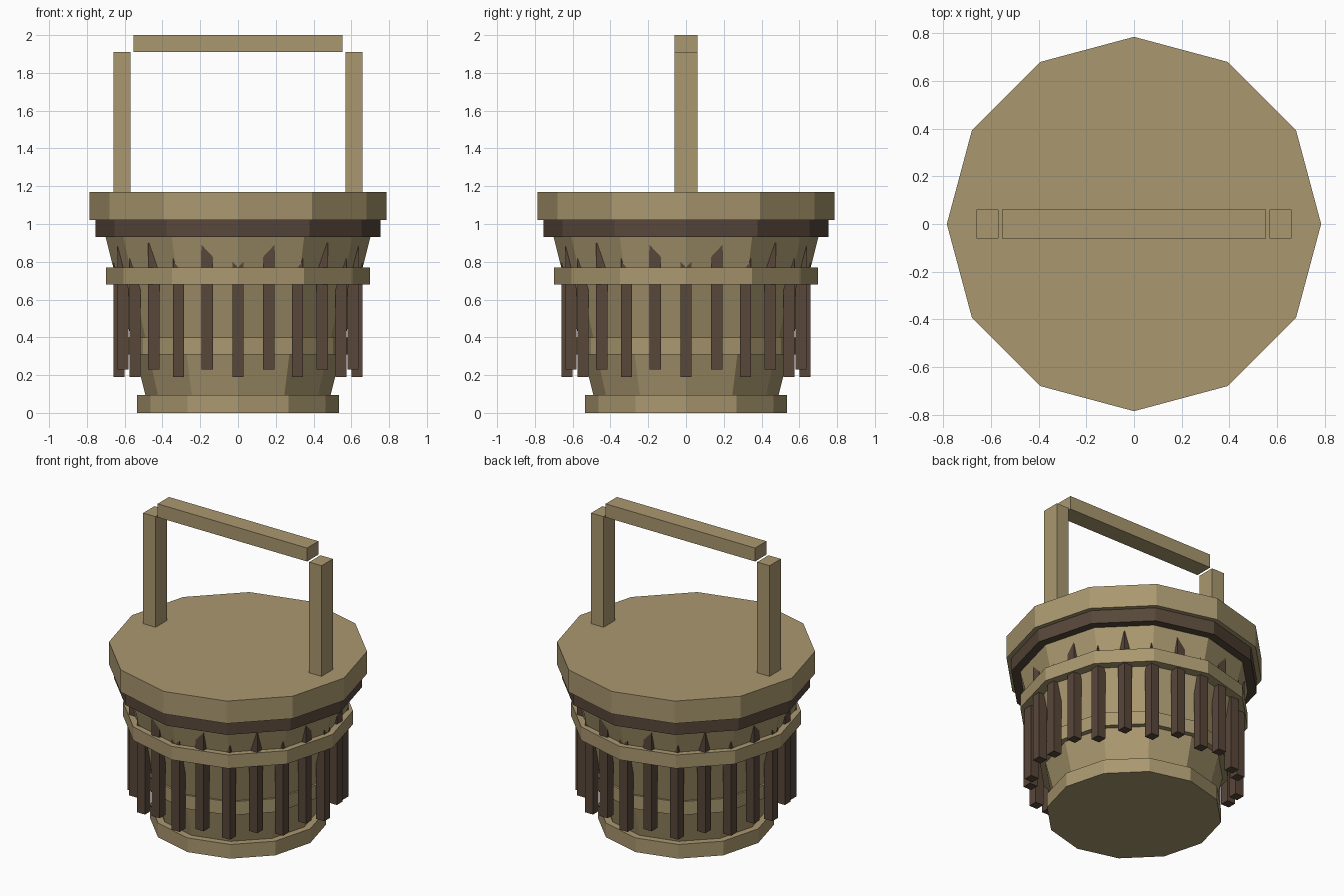
import bpy, bmesh, math
from mathutils import Matrix, Vector

if "Cube" in bpy.data.objects:
    bpy.data.objects.remove(bpy.data.objects["Cube"])


def material(name, rgb):
    m = bpy.data.materials.new(name)
    m.diffuse_color = (*rgb, 1.0)
    m.use_nodes = True
    m.node_tree.nodes["Principled BSDF"].inputs["Base Color"].default_value = m.diffuse_color
    return m


TAN = material("tan wood", (0.40, 0.315, 0.16))
DARK = material("dark wood", (0.098, 0.063, 0.042))


def finish(name, bm, mat):
    bmesh.ops.recalc_face_normals(bm, faces=bm.faces)
    mesh = bpy.data.meshes.new(name)
    bm.to_mesh(mesh)
    bm.free()
    mesh.materials.append(mat)
    obj = bpy.data.objects.new(name, mesh)
    bpy.context.collection.objects.link(obj)
    return obj


def drum(name, z0, z1, r0, r1, mat):
    """Closed twelve-sided drum with corners on the x and y axes."""
    bm = bmesh.new()
    rings = []
    for z, r in ((z0, r0), (z1, r1)):
        rings.append([bm.verts.new((r * math.cos(i * math.pi / 6),
                                    r * math.sin(i * math.pi / 6), z))
                      for i in range(12)])
    low, high = rings
    for i in range(12):
        j = (i + 1) % 12
        bm.faces.new((low[i], low[j], high[j], high[i]))
    bm.faces.new(low[::-1])
    bm.faces.new(high)
    return finish(name, bm, mat)


def box(name, lo, hi, mat):
    lo, hi = Vector(lo), Vector(hi)
    bm = bmesh.new()
    bmesh.ops.create_cube(bm, size=1.0, matrix=Matrix.Translation((lo + hi) / 2)
                          @ Matrix.Diagonal((*(hi - lo), 1.0)))
    return finish(name, bm, mat)


# Tapered body and the bands around it
drum("body", 0.05, 0.98, 0.479, 0.713, TAN)
drum("base_band", 0.0, 0.095, 0.535, 0.535, TAN)
drum("lower_band", 0.31, 0.40, 0.58, 0.58, TAN)
drum("middle_band", 0.68, 0.77, 0.70, 0.70, TAN)
drum("dark_band", 0.93, 1.02, 0.755, 0.755, DARK)
drum("lid", 1.02, 1.17, 0.785, 0.785, TAN)

# Hanging slats, alternately long and short, all square to the axes
for i in range(24):
    a = i * math.pi / 12
    x, y = 0.63 * math.cos(a), 0.63 * math.sin(a)
    bottom, top = (0.19, 0.82) if i % 2 == 0 else (0.23, 0.90)
    box(f"slat_{i + 1}", (x - 0.03, y - 0.03, bottom),
        (x + 0.03, y + 0.03, top), DARK)

# Handle
box("left_handle_post", (-0.66, -0.06, 1.15), (-0.568, 0.06, 1.91), TAN)
box("right_handle_post", (0.568, -0.06, 1.15), (0.66, 0.06, 1.91), TAN)
box("handle_bar", (-0.553, -0.06, 1.91), (0.553, 0.06, 2.0), TAN)
